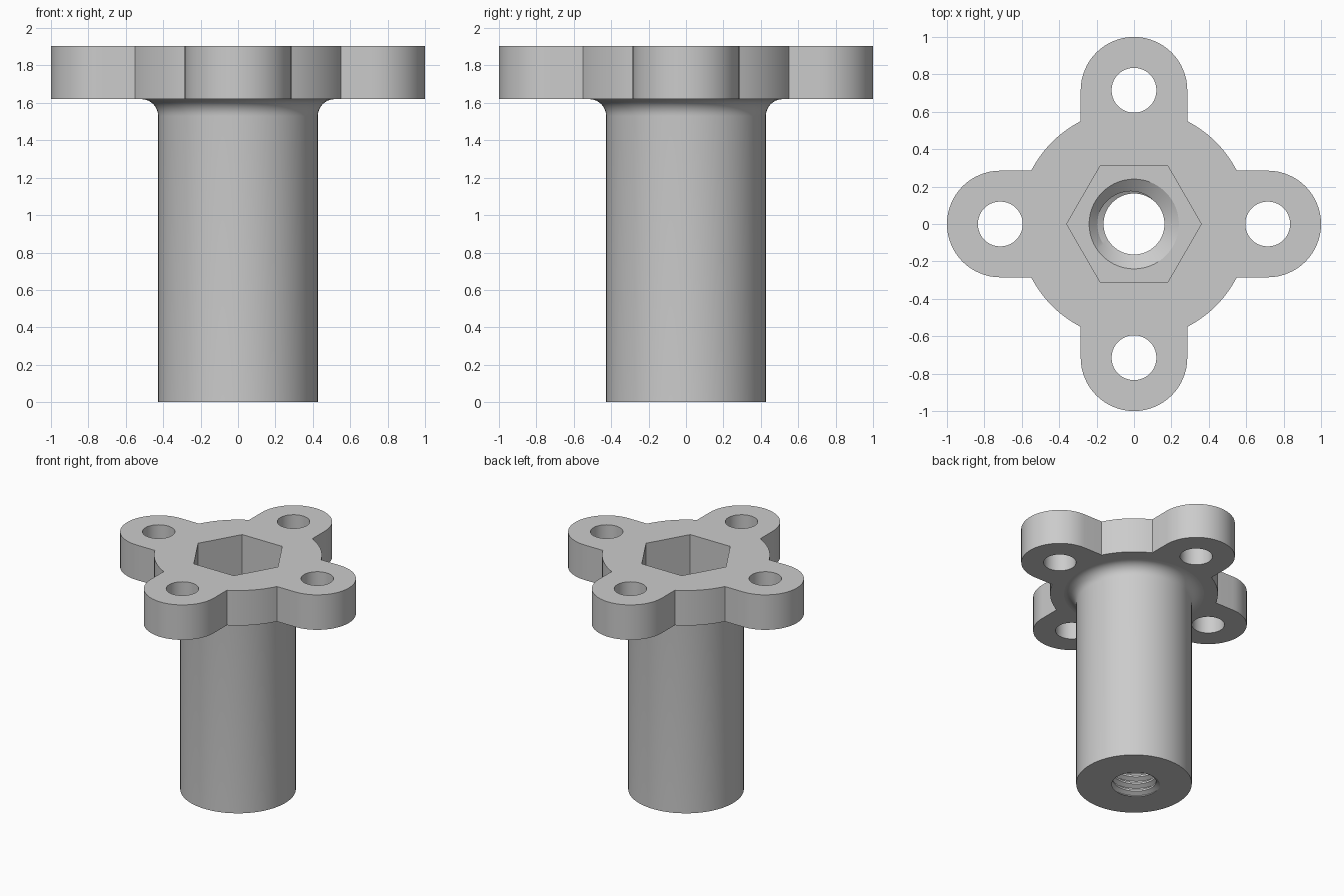
import bpy, bmesh
from math import pi, cos, sin, atan2, hypot, ceil, radians

cube = bpy.data.objects.get("Cube")
if cube:
    bpy.data.objects.remove(cube)

SEG = 64
TOP, UNDER = 1.905, 1.62            # flange faces
SHAFT_R, FILLET = 0.427, 0.09
LOBE_R, LOBE_POS, CORNER = 0.285, 0.715, 0.55
BOLT_R, HEX_R = 0.12, 0.36
POCKET = 1.515                      # floor of the hex pocket
MOUTH_R, THREAD_TOP = 0.24, 1.465
MINOR_R, MAJOR_R, PITCH = 0.163, 0.196, 0.061

bm = bmesh.new()


def circle(r, n=SEG, cx=0, cy=0):
    return [(cx + r * cos(2 * pi * i / n), cy + r * sin(2 * pi * i / n)) for i in range(n)]


def loop(points, z):
    return [bm.verts.new((x, y, z)) for x, y in points]


def wall(a, b):
    n = len(a)
    for i in range(n):
        j = (i + 1) % n
        bm.faces.new((a[i], a[j], b[j], b[i])).smooth = True


def edges_of(verts):
    n = len(verts)
    found = []
    for i in range(n):
        pair = (verts[i], verts[(i + 1) % n])
        found.append(bm.edges.get(pair) or bm.edges.new(pair))
    return found


def flat(*loops):
    # planar face bounded by an outer loop and any holes
    edges = [e for l in loops for e in edges_of(l)]
    made = bmesh.ops.triangle_fill(bm, edges=edges, use_beauty=True, normal=(0, 0, 1))
    for f in made["geom"]:
        if isinstance(f, bmesh.types.BMFace):
            f.smooth = False


def thread_radius(phase):
    t = (abs(phase % 1 - 0.5) - 0.0625) / 0.3125
    return MAJOR_R - (MAJOR_R - MINOR_R) * min(max(t, 0), 1)


# Helical internal thread, trimmed flat at both ends
columns = []
rows = [j + p for j in range(-2, ceil(THREAD_TOP / PITCH) + 2)
        for p in (0.125, 0.4375, 0.5625, 0.875)]
for i in range(SEG + 1):
    a = 2 * pi * i / SEG
    column = []
    for row in rows:
        z = min(max(PITCH * (row + i / SEG), 0), THREAD_TOP)
        r = thread_radius(z / PITCH - i / SEG)
        column.append(bm.verts.new((r * cos(a), r * sin(a), z)))
    columns.append(column)
for c, d in zip(columns, columns[1:]):
    for k in range(len(rows) - 1):
        bm.faces.new((c[k], d[k], d[k + 1], c[k + 1])).smooth = True
bmesh.ops.remove_doubles(bm, verts=bm.verts[:], dist=1e-5)


def thread_end(z):
    ring = [v for v in bm.verts if abs(v.co.z - z) < 1e-5]
    return sorted(ring, key=lambda v: (atan2(v.co.y, v.co.x) + 1e-4) % (2 * pi))


bore_bottom, bore_top = thread_end(0), thread_end(THREAD_TOP)

# Countersunk bore mouth and hex pocket
mouth = loop(circle(MOUTH_R), POCKET)
wall(bore_top, mouth)
hexagon = circle(HEX_R, 6)
hex_floor, hex_top = loop(hexagon, POCKET), loop(hexagon, TOP)
wall(hex_floor, hex_top)
flat(hex_floor, mouth)

# Shaft with a fillet running out under the flange
foot = ring = loop(circle(SHAFT_R), 0)
flat(foot, bore_bottom)
for k in range(9):
    a = pi / 2 * k / 8
    nxt = loop(circle(SHAFT_R + FILLET * (1 - cos(a))), UNDER - FILLET * (1 - sin(a)))
    wall(ring, nxt)
    ring = nxt

# Four-lobed flange outline
outline = []
start = atan2(LOBE_R, CORNER)
disc_r = hypot(LOBE_R, CORNER)
for q in range(4):
    turn = q * pi / 2
    quarter = [(CORNER, -LOBE_R)]
    for i in range(33):
        a = -pi / 2 + pi * i / 32
        quarter.append((LOBE_POS + LOBE_R * cos(a), LOBE_R * sin(a)))
    for i in range(12):
        a = start + (pi / 2 - 2 * start) * i / 12
        quarter.append((disc_r * cos(a), disc_r * sin(a)))
    outline += [(x * cos(turn) - y * sin(turn), x * sin(turn) + y * cos(turn))
                for x, y in quarter]
rim_low, rim_high = loop(outline, UNDER), loop(outline, TOP)
wall(rim_low, rim_high)

# Bolt holes through the lobes
holes_low, holes_high = [], []
for q in range(4):
    pts = circle(BOLT_R, 40, LOBE_POS * cos(q * pi / 2), LOBE_POS * sin(q * pi / 2))
    holes_low.append(loop(pts, UNDER))
    holes_high.append(loop(pts, TOP))
    wall(holes_low[-1], holes_high[-1])
flat(rim_low, ring, *holes_low)
flat(rim_high, hex_top, *holes_high)

# Consistent normals and crisp edges
bmesh.ops.recalc_face_normals(bm, faces=bm.faces[:])
for e in bm.edges:
    e.smooth = e.calc_face_angle(0) < radians(25)

mesh = bpy.data.meshes.new("flanged_sleeve")
bm.to_mesh(mesh)
bm.free()
sleeve = bpy.data.objects.new("flanged_sleeve", mesh)
bpy.context.collection.objects.link(sleeve)

grey = bpy.data.materials.new("light_grey")
grey.use_nodes = True
colour = (0.6, 0.6, 0.6, 1)
grey.diffuse_color = colour
grey.node_tree.nodes["Principled BSDF"].inputs["Base Color"].default_value = colour
mesh.materials.append(grey)
